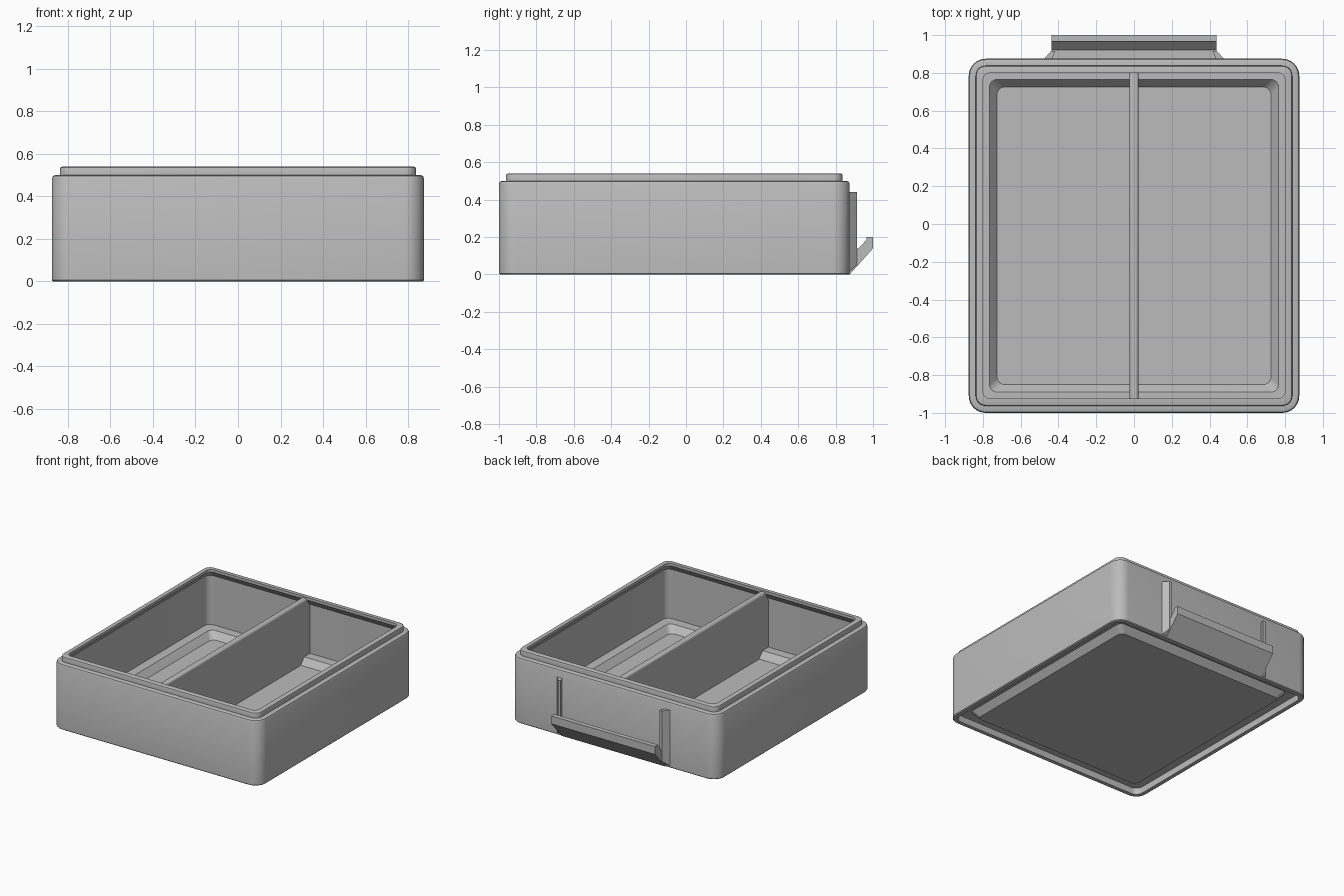
import bpy, bmesh, math
from mathutils import Vector

cube = bpy.data.objects.get("Cube")
if cube:
    bpy.data.objects.remove(cube, do_unlink=True)

HX, HY, CY = 0.875, 0.9375, -0.0625   # tray half sizes and centre
BACK = CY + HY

grey = bpy.data.materials.new("plain_grey")
grey.use_nodes = True
colour = (0.5, 0.5, 0.5, 1)
grey.diffuse_color = colour
grey.node_tree.nodes["Principled BSDF"].inputs["Base Color"].default_value = colour


def finish(name, bm, bevel=0):
    bmesh.ops.recalc_face_normals(bm, faces=bm.faces)
    mesh = bpy.data.meshes.new(name)
    bm.to_mesh(mesh)
    bm.free()
    mesh.materials.append(grey)
    obj = bpy.data.objects.new(name, mesh)
    bpy.context.collection.objects.link(obj)
    if bevel:
        mod = obj.modifiers.new("round", "BEVEL")
        mod.width, mod.segments = bevel, 3
    bpy.ops.object.select_all(action="DESELECT")
    obj.select_set(True)
    bpy.context.view_layer.objects.active = obj
    bpy.ops.object.shade_smooth_by_angle(angle=math.radians(30))
    return obj


def rounded_ring(bm, inset, z, steps=8):
    """Rounded rectangle, offset inwards from the outer wall."""
    r = max(0.09 - inset, 0.04)
    verts = []
    for q, (sx, sy) in enumerate(((1, 1), (-1, 1), (-1, -1), (1, -1))):
        for i in range(steps + 1):
            a = (q + i / steps) * math.pi / 2
            verts.append(bm.verts.new((sx * (HX - inset - r) + r * math.cos(a),
                                       CY + sy * (HY - inset - r) + r * math.sin(a), z)))
    return verts


def prism(name, points, offset, bevel=0):
    """Extrude a closed outline along one direction."""
    bm = bmesh.new()
    face = bm.faces.new([bm.verts.new(p) for p in points])
    new = bmesh.ops.extrude_face_region(bm, geom=[face])["geom"]
    bmesh.ops.translate(bm, vec=Vector(offset),
                        verts=[v for v in new if isinstance(v, bmesh.types.BMVert)])
    return finish(name, bm, bevel)


# Tray shell: (inset, height) from the base plate, round the wall and lip, to the floor
section = [(0.15, 0), (0.11, 0.05), (0.036, 0.05), (0.036, 0), (0.006, 0), (0, 0.006),
           (0, 0.485), (0.005, 0.496), (0.015, 0.5), (0.037, 0.5), (0.037, 0.528),
           (0.04, 0.537), (0.048, 0.54), (0.075, 0.54), (0.075, 0.52), (0.04, 0.475),
           (0.04, 0.1), (0.11, 0.1), (0.15, 0.05)]
bm = bmesh.new()
rings = [rounded_ring(bm, inset, z) for inset, z in section]
for a, b in zip(rings, rings[1:]):
    for i in range(len(a)):
        j = (i + 1) % len(a)
        bm.faces.new((a[i], a[j], b[j], b[i]))
bm.faces.new(rings[0])
bm.faces.new(rings[-1])
finish("tray_shell", bm)

# Divider, its ends set into the walls and under the lip
half = [(0.16, 0.03), (0.11, 0.08), (0.02, 0.08), (0.02, 0.45), (0.055, 0.5), (0.055, 0.53)]
outline = [(-0.024, CY + HY - i, z) for i, z in half]
outline += [(-0.024, CY - HY + i, z) for i, z in reversed(half)]
prism("divider", outline, (0.048, 0, 0), 0.014)

# Finger pull on the back, with a shelf and an upturned lip
pull = [(BACK - 0.01, 0.0), (BACK, 0.0), (1.0, 0.14), (1.0, 0.2), (0.965, 0.2),
        (0.965, 0.185), (0.922, 0.14), (BACK - 0.01, 0.14)]
prism("finger_pull", [(-0.438, y, z) for y, z in pull], (0.876, 0, 0))

# Undercut label rails above the pull, tapered at the foot
for side, name in ((1, "left_label_rail"), (-1, "right_label_rail")):
    rail = [(0.48, BACK - 0.005), (0.44, 0.915), (0.418, 0.915), (0.435, BACK - 0.005)]
    obj = prism(name, [(side * x, y, 0.01) for x, y in rail], (0, 0, 0.43))
    for v in obj.data.vertices:
        if v.co.z < 0.1:
            v.co.z += max(v.co.y - BACK, 0) * 1.1
